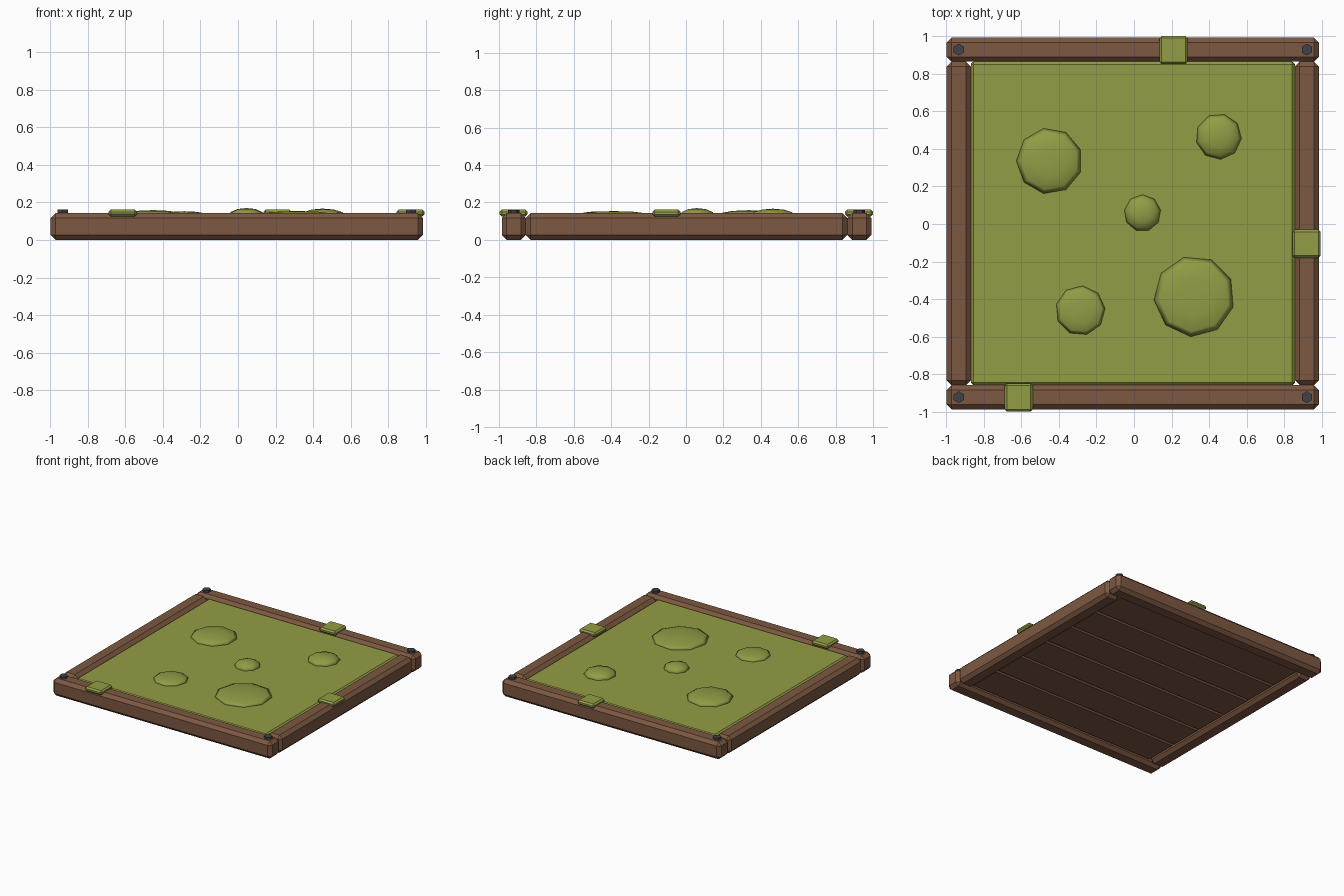
import bpy
from math import radians

if "Cube" in bpy.data.objects:
    bpy.data.objects.remove(bpy.data.objects["Cube"])


def material(name, rgb):
    mat = bpy.data.materials.new(name)
    mat.use_nodes = True
    mat.diffuse_color = (*rgb, 1)
    mat.node_tree.nodes["Principled BSDF"].inputs["Base Color"].default_value = (*rgb, 1)
    return mat


wood = material("brown wood", (0.205, 0.098, 0.054))
moss = material("moss green", (0.29, 0.335, 0.06))
iron = material("dark iron", (0.05, 0.055, 0.066))


def finish(name, mat):
    obj = bpy.context.object
    obj.name = name
    obj.data.materials.append(mat)
    return obj


def box(name, x, y, z, mat, bevel):
    """Chamfered box from (min, max) ranges on each axis."""
    ranges = (x, y, z)
    bpy.ops.mesh.primitive_cube_add(size=1, location=[sum(r) / 2 for r in ranges])
    obj = finish(name, mat)
    obj.scale = [r[1] - r[0] for r in ranges]
    bpy.ops.object.transform_apply(location=False, rotation=False, scale=True)
    mod = obj.modifiers.new("chamfer", "BEVEL")
    mod.width = bevel
    mod.segments = 1
    return obj


# Outer and inner limits of the frame
LEFT, RIGHT, FRONT, BACK = -0.996, 0.983, -0.985, 0.991
WIDTH, TOP = 0.128, 0.143
in_x = (LEFT + WIDTH, RIGHT - WIDTH)
in_y = (FRONT + WIDTH, BACK - WIDTH)
height = (0, TOP)

# Frame beams
box("front_beam", (LEFT, RIGHT), (FRONT, in_y[0]), height, wood, 0.026)
box("back_beam", (LEFT, RIGHT), (in_y[1], BACK), height, wood, 0.026)
box("right_beam", (LEFT, in_x[0]), in_y, height, wood, 0.026)
box("left_beam", (in_x[1], RIGHT), in_y, height, wood, 0.026)

# Planks under the moss
COUNT = 6
pitch = (in_y[1] - in_y[0]) / COUNT
for i in range(COUNT):
    y0 = in_y[0] + i * pitch
    box(f"floor_plank_{i + 1}", in_x, (y0 + 0.001, y0 + pitch - 0.001),
        (0.03, 0.1), wood, 0.012)

# Moss sheet
SHEET = 0.128
box("moss_sheet", in_x, in_y, (0.09, SHEET), moss, 0.014)

# Low rounded mounds: x, y, radius, height, turn
mounds = [(-0.45, 0.335, 0.176, 0.031, 10), (0.45, 0.465, 0.122, 0.039, 25),
          (0.32, -0.385, 0.215, 0.026, 15), (-0.285, -0.46, 0.132, 0.025, 35),
          (0.045, 0.058, 0.098, 0.042, 0)]
for i, (x, y, r, h, turn) in enumerate(mounds):
    bpy.ops.mesh.primitive_uv_sphere_add(segments=9, ring_count=6, radius=1,
                                         location=(x, y, SHEET),
                                         rotation=(0, 0, radians(turn)))
    mound = finish(f"moss_mound_{i + 1}", moss)
    mound.scale = (r, r, h)
    bpy.ops.object.transform_apply(location=False, rotation=True, scale=True)
    bpy.ops.object.shade_smooth()

# Square moss patches on the beams
for i, (x, y) in enumerate([(0.21, 0.925), (-0.613, -0.922), (0.917, -0.105)]):
    box(f"moss_patch_{i + 1}", (x - 0.075, x + 0.075), (y - 0.075, y + 0.075),
        (0.125, 0.162), moss, 0.012)

# Corner bolts
for side, x in (("right", LEFT + WIDTH / 2), ("left", RIGHT - WIDTH / 2)):
    for end, y in (("front", FRONT + WIDTH / 2), ("back", BACK - WIDTH / 2)):
        bpy.ops.mesh.primitive_cylinder_add(vertices=6, radius=0.031, depth=0.03,
                                            location=(x, y, 0.146))
        finish(f"{end}_{side}_bolt", iron)
